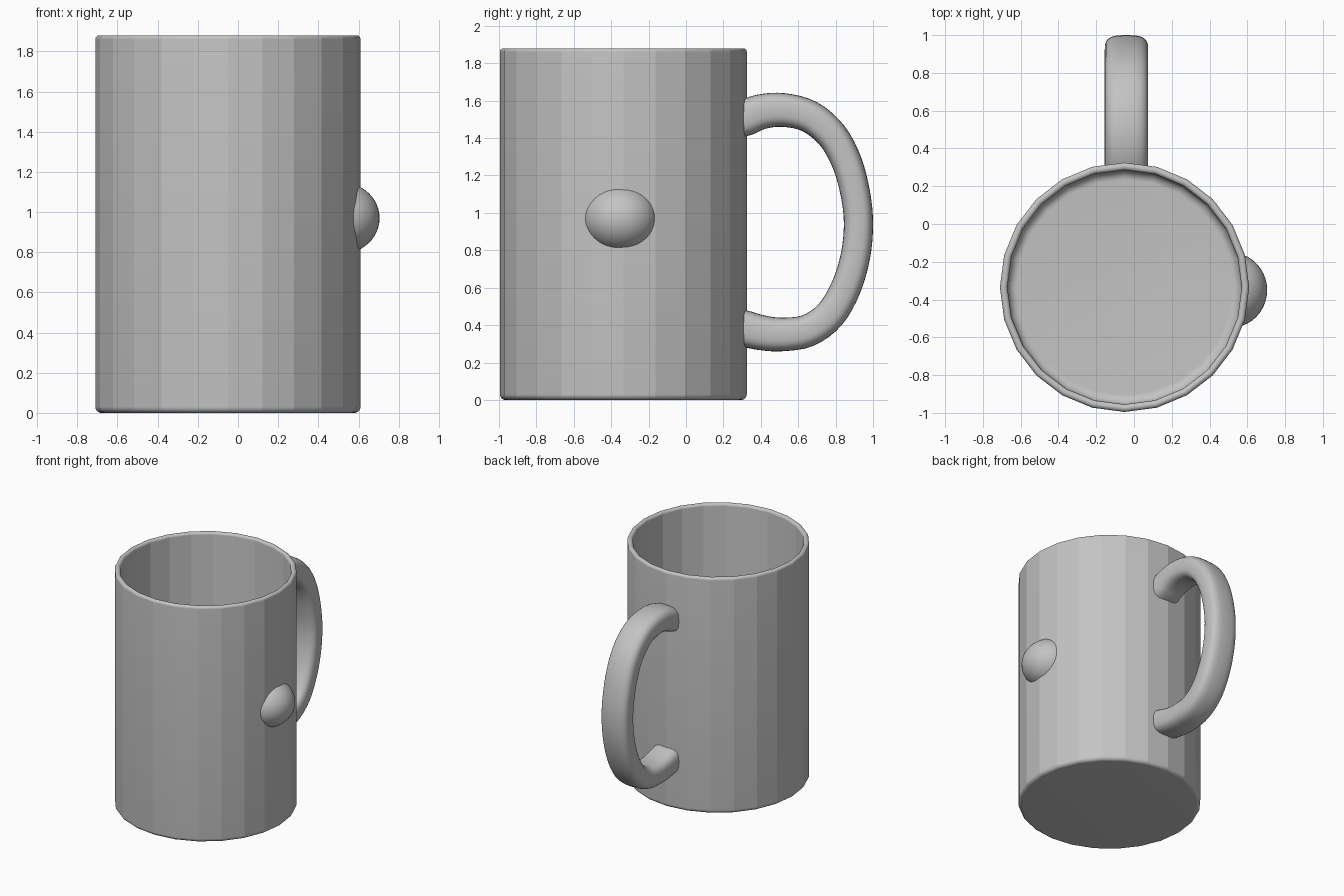
import bpy
import bmesh
from math import sin, cos, pi, radians, copysign
from mathutils import Vector

if "Cube" in bpy.data.objects:
    bpy.data.objects.remove(bpy.data.objects["Cube"], do_unlink=True)

CX, CY = -0.05, -0.335          # cup axis
RADIUS, HEIGHT, WALL = 0.66, 1.88, 0.04
SIDES = 24

grey = bpy.data.materials.new("grey_ceramic")
grey.use_nodes = True
colour = (0.55, 0.55, 0.55, 1)
grey.diffuse_color = colour
grey.node_tree.nodes["Principled BSDF"].inputs["Base Color"].default_value = colour


def finish(name, bm, angle):
    """Turn a bmesh into a shaded object."""
    bmesh.ops.recalc_face_normals(bm, faces=bm.faces)
    mesh = bpy.data.meshes.new(name)
    bm.to_mesh(mesh)
    bm.free()
    mesh.materials.append(grey)
    obj = bpy.data.objects.new(name, mesh)
    bpy.context.collection.objects.link(obj)
    bpy.ops.object.select_all(action='DESELECT')
    obj.select_set(True)
    bpy.context.view_layer.objects.active = obj
    bpy.ops.object.shade_smooth_by_angle(angle=radians(angle))
    return obj


def loft(bm, rings):
    """Skin closed rings of points and cap both ends."""
    loops = [[bm.verts.new(p) for p in ring] for ring in rings]
    n = len(loops[0])
    for a, b in zip(loops, loops[1:]):
        for i in range(n):
            j = (i + 1) % n
            bm.faces.new((a[i], a[j], b[j], b[i]))
    bm.faces.new(loops[0])
    bm.faces.new(loops[-1])


def arc(r, z, size, start, end, steps=8):
    """Profile points (radius, height) along a rounded corner."""
    angles = [radians(start + (end - start) * i / steps) for i in range(steps + 1)]
    return [(r + size * cos(a), z + size * sin(a)) for a in angles]


# Cup: outer foot corner, full-round rim, inner floor fillet
inner = RADIUS - WALL
profile = arc(RADIUS - 0.03, 0.03, 0.03, -90, 0)
profile += arc(RADIUS - WALL / 2, HEIGHT - WALL / 2, WALL / 2, 0, 180, 16)
profile += arc(inner - 0.05, 0.09, 0.05, 0, -90)
bm = bmesh.new()
loft(bm, [[(CX + r * cos(2 * pi * i / SIDES), CY + r * sin(2 * pi * i / SIDES), z)
           for i in range(SIDES)] for r, z in profile])
finish("cup_body", bm, 13)

# Handle: rounded-rectangle section swept along a loop in the YZ plane
path = [(0.30, 1.50), (0.40, 1.54), (0.52, 1.55), (0.66, 1.515), (0.78, 1.415),
        (0.86, 1.27), (0.906, 1.10), (0.922, 0.94), (0.906, 0.77), (0.855, 0.60),
        (0.77, 0.455), (0.65, 0.37), (0.51, 0.35), (0.40, 0.36), (0.30, 0.385)]
points = [Vector((-0.04, y, z)) for y, z in path]


def spline(k, t):
    """Smooth interpolation through the path points."""
    p1, p2 = points[k], points[k + 1]
    p0 = points[k - 1] if k else p1 * 2 - p2
    p3 = points[k + 2] if k + 2 < len(points) else p2 * 2 - p1
    return (p1 * 2 + (p2 - p0) * t + (p0 * 2 - p1 * 5 + p2 * 4 - p3) * t * t
            + (p1 * 3 - p0 - p2 * 3 + p3) * t ** 3) / 2


centres = [spline(k, s / 4) for k in range(len(points) - 1) for s in range(4)]
centres.append(points[-1])


def rounded(value):
    return copysign(abs(value) ** 0.65, value)


rings = []
last = len(centres) - 1
for i, c in enumerate(centres):
    tangent = (centres[min(i + 1, last)] - centres[max(i - 1, 0)]).normalized()
    if i in (0, last):
        tangent = Vector((0, 1 if i == 0 else -1, 0))
    out = Vector((1, 0, 0)).cross(tangent)
    half = 0.078 + 0.02 * abs(2 * i / last - 1) ** 1.5
    rings.append([c + Vector((0.115 * rounded(cos(a)), 0, 0)) + out * half * rounded(sin(a))
                  for a in (2 * pi * k / 28 for k in range(28))])
bm = bmesh.new()
loft(bm, rings)
finish("handle", bm, 45)

# Side knob: ellipsoid trimmed so it ends inside the cup wall
bm = bmesh.new()
bmesh.ops.create_uvsphere(bm, u_segments=40, v_segments=24, radius=1)
for v in bm.verts:
    v.co = Vector((0.515, -0.35, 0.97)) + v.co * Vector((0.0, 0.0, 0.0)) \
        + Vector((v.co.x * 0.19, v.co.y * 0.198, v.co.z * 0.178))
geometry = bm.verts[:] + bm.edges[:] + bm.faces[:]
cut = bmesh.ops.bisect_plane(bm, geom=geometry, plane_co=(0.575, 0, 0),
                             plane_no=(1, 0, 0), clear_inner=True)
bmesh.ops.holes_fill(bm, edges=[e for e in bm.edges if e.is_boundary])
finish("side_knob", bm, 40)
